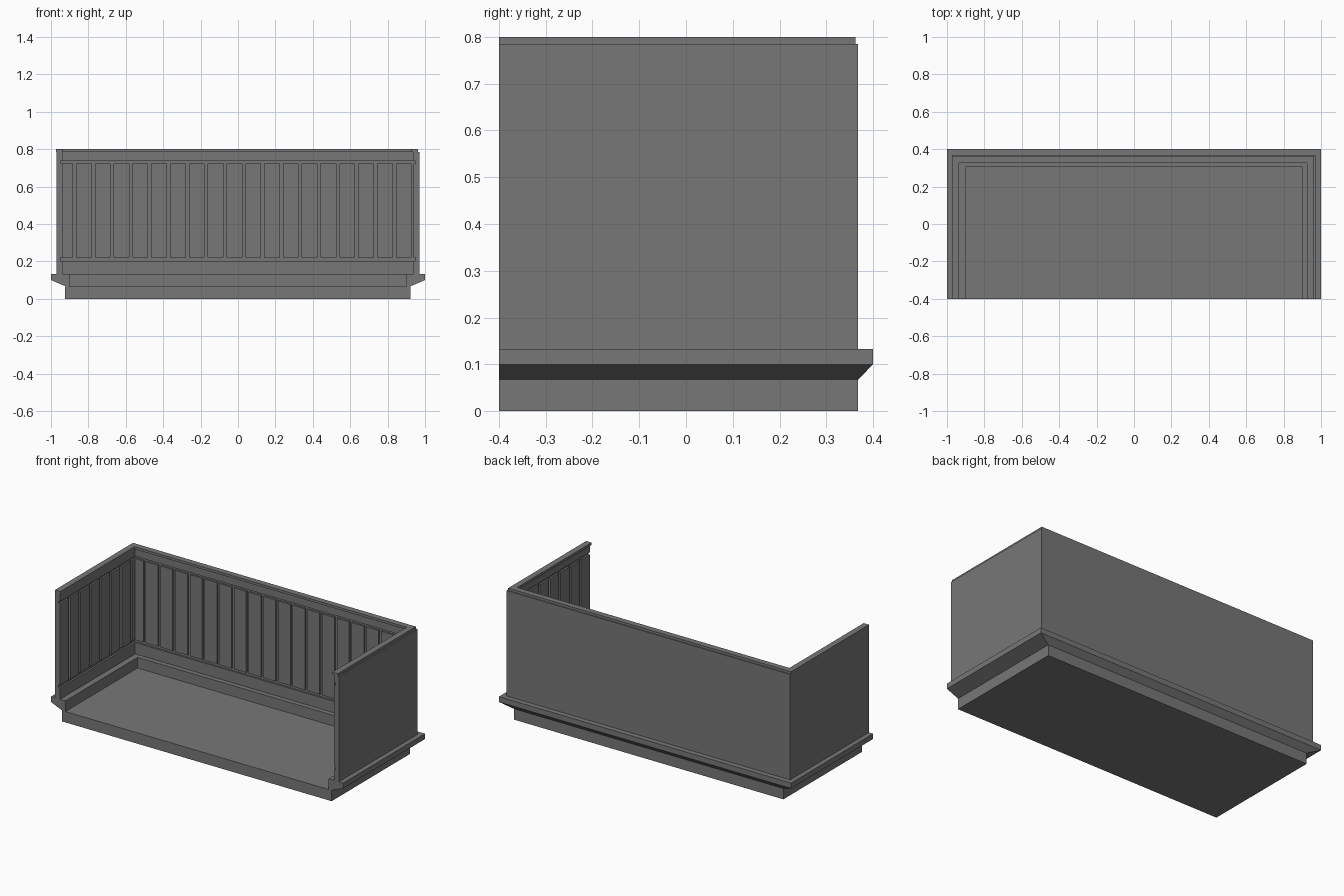
import bpy
import bmesh

cube = bpy.data.objects.get("Cube")
if cube:
    bpy.data.objects.remove(cube, do_unlink=True)

FRONT = -0.4
stone = bpy.data.materials.new("grey_stone")
stone.use_nodes = True
GREY = (0.185, 0.185, 0.185, 1)
stone.diffuse_color = GREY
stone.node_tree.nodes["Principled BSDF"].inputs["Base Color"].default_value = GREY


def finish(name, bm):
    bmesh.ops.recalc_face_normals(bm, faces=bm.faces)
    mesh = bpy.data.meshes.new(name)
    bm.to_mesh(mesh)
    bm.free()
    mesh.materials.append(stone)
    obj = bpy.data.objects.new(name, mesh)
    bpy.context.collection.objects.link(obj)
    return obj


def add_box(bm, x0, x1, y0, y1, z0, z1):
    v = [bm.verts.new((x, y, z)) for x in (x0, x1) for y in (y0, y1) for z in (z0, z1)]
    for f in ((0, 1, 3, 2), (4, 6, 7, 5), (0, 4, 5, 1), (2, 3, 7, 6), (0, 2, 6, 4), (1, 5, 7, 3)):
        bm.faces.new([v[i] for i in f])


def u_sweep(name, profile, shift=0):
    """Sweep (x, y, z) profile points along the two sides and the back."""
    bm = bmesh.new()
    rings = []
    for sx, at_back in ((-1, 0), (-1, 1), (1, 1), (1, 0)):
        rings.append([bm.verts.new((sx * x + shift, y if at_back else FRONT, z))
                      for x, y, z in profile])
    n = len(profile)
    for a, b in zip(rings, rings[1:]):
        for i in range(n):
            j = (i + 1) % n
            bm.faces.new((a[i], a[j], b[j], b[i]))
    bm.faces.new(rings[0])
    bm.faces.new(rings[-1])
    return finish(name, bm)


def u_band(name, inner, outer, z0, z1, shift=0):
    return u_sweep(name, [(*inner, z0), (*outer, z0), (*outer, z1), (*inner, z1)], shift)


# Floor slab
bm = bmesh.new()
add_box(bm, -0.924, 0.921, FRONT, 0.368, 0, 0.067)
finish("floor_slab", bm)

# Flared ledge around the floor
u_sweep("flared_ledge", [(0.901, 0.305, 0.067), (0.922, 0.368, 0.067), (1, 0.4, 0.1),
                         (1, 0.4, 0.133), (0.901, 0.305, 0.133)])

# Parapet wall, rails and coping
OUTER, CORE, FACE = (0.971, 0.368), (0.949, 0.346), (0.938, 0.335)
u_band("parapet_wall", CORE, OUTER, 0.133, 0.785)
u_band("bottom_rail", FACE, CORE, 0.133, 0.203)
u_band("top_rail", FACE, CORE, 0.737, 0.785)
u_band("coping", (0.931, 0.326), (0.968, 0.363), 0.785, 0.8, -0.005)

# Raised panels on the inner faces
PITCH, GAP = 0.1006, 0.016
Z0, Z1 = 0.22, 0.723
bm = bmesh.new()
for i in range(19):
    x = -0.967 + i * PITCH
    add_box(bm, max(x, -CORE[0]), x + PITCH - GAP, FACE[1], CORE[1], Z0, Z1)
finish("back_panels", bm)

for side, name in ((1, "left_panels"), (-1, "right_panels")):
    bm = bmesh.new()
    y = FRONT
    while y < FACE[1]:
        xs = sorted((side * FACE[0], side * CORE[0]))
        add_box(bm, *xs, y, min(y + PITCH - GAP, CORE[1]), Z0, Z1)
        y += PITCH
    finish(name, bm)
